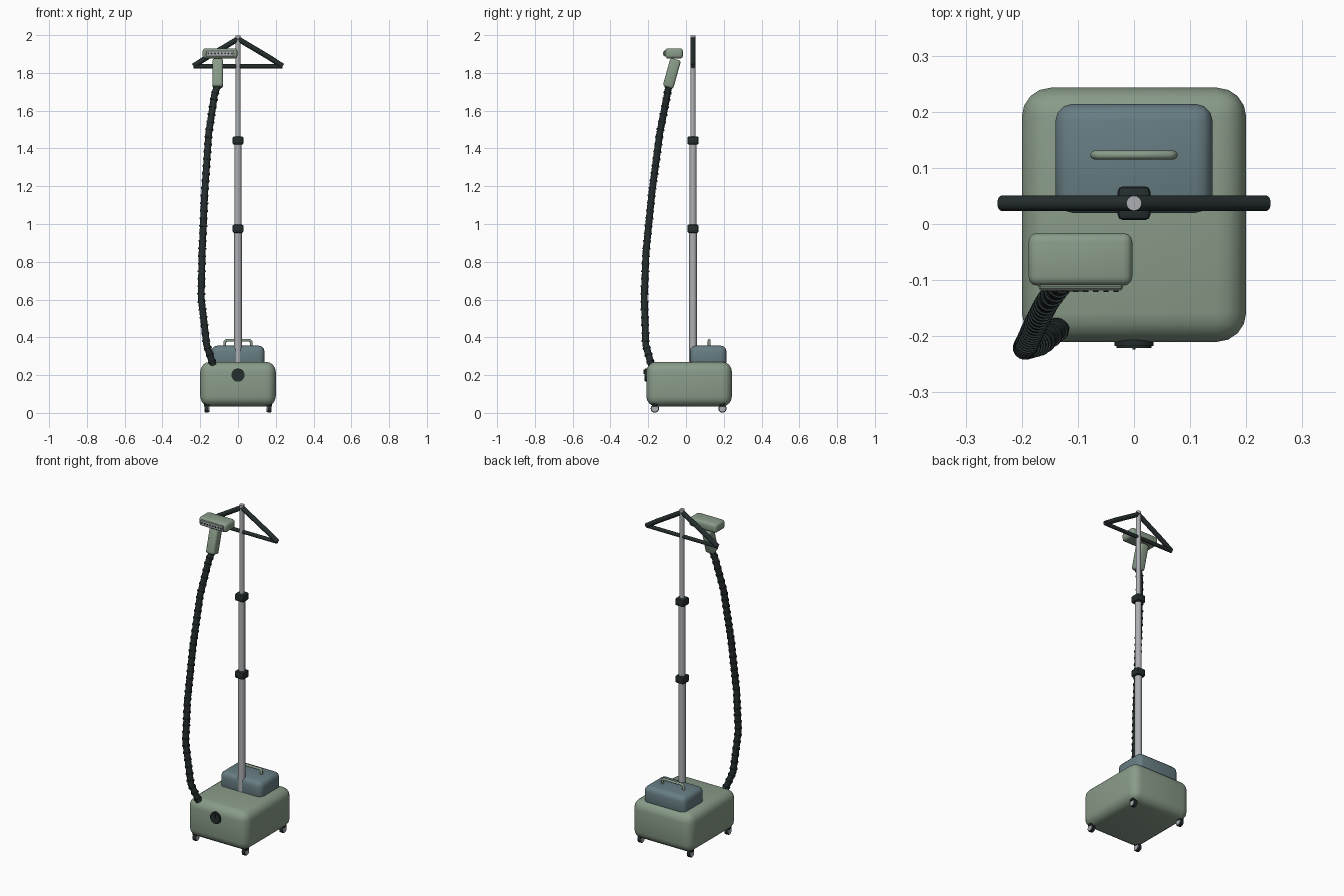
import bpy, bmesh
from math import radians, pi
from mathutils import Vector, Matrix

if "Cube" in bpy.data.objects:
    bpy.data.objects.remove(bpy.data.objects["Cube"], do_unlink=True)


def material(name, rgb):
    m = bpy.data.materials.new(name)
    m.use_nodes = True
    m.diffuse_color = (*rgb, 1)
    m.node_tree.nodes["Principled BSDF"].inputs["Base Color"].default_value = (*rgb, 1)
    return m


GREEN = material("sage green", (0.25, 0.33, 0.25))
BLUE = material("tank blue", (0.135, 0.205, 0.225))
METAL = material("pole metal", (0.42, 0.43, 0.45))
DARK = material("dark plastic", (0.018, 0.026, 0.027))


def finish(name, bm, mat, smooth=35):
    bmesh.ops.recalc_face_normals(bm, faces=bm.faces)
    mesh = bpy.data.meshes.new(name)
    bm.to_mesh(mesh)
    bm.free()
    mesh.materials.append(mat)
    ob = bpy.data.objects.new(name, mesh)
    bpy.context.collection.objects.link(ob)
    bpy.ops.object.select_all(action="DESELECT")
    ob.select_set(True)
    bpy.context.view_layer.objects.active = ob
    bpy.ops.object.shade_smooth_by_angle(angle=radians(smooth))
    return ob


def box(name, lo, hi, mat, bevel=0.0, segments=3, tilt=0):
    lo, hi = Vector(lo), Vector(hi)
    bm = bmesh.new()
    bmesh.ops.create_cube(bm, size=1, matrix=Matrix.Diagonal((*(hi - lo), 1)))
    if bevel:
        bmesh.ops.bevel(bm, geom=bm.edges[:], offset=bevel, segments=segments,
                        profile=0.5, affect="EDGES")
    bm.transform(Matrix.Translation((lo + hi) / 2) @ Matrix.Rotation(tilt, 4, "X"))
    return finish(name, bm, mat)


def rod(name, a, b, r, mat, sides=20, bevel=0.0):
    a, b = Vector(a), Vector(b)
    turn = Vector((0, 0, 1)).rotation_difference(b - a).to_matrix().to_4x4()
    bm = bmesh.new()
    bmesh.ops.create_cone(bm, cap_ends=True, segments=sides, radius1=r, radius2=r,
                          depth=(b - a).length)
    if bevel:
        rims = [e for e in bm.edges if abs(e.verts[0].co.z - e.verts[1].co.z) < 1e-5]
        bmesh.ops.bevel(bm, geom=rims, offset=bevel, segments=2, affect="EDGES")
    bm.transform(Matrix.Translation((a + b) / 2) @ turn)
    return finish(name, bm, mat)


def tube(name, points, r, mat, closed=False):
    curve = bpy.data.curves.new(name, "CURVE")
    curve.dimensions = "3D"
    curve.bevel_depth, curve.bevel_resolution, curve.use_fill_caps = r, 4, True
    spline = curve.splines.new("POLY")
    spline.points.add(len(points) - 1)
    for p, co in zip(spline.points, points):
        p.co = (*co, 1)
    spline.use_cyclic_u = closed
    temp = bpy.data.objects.new(name, curve)
    bpy.context.collection.objects.link(temp)
    bm = bmesh.new()
    bm.from_mesh(temp.evaluated_get(bpy.context.evaluated_depsgraph_get()).to_mesh())
    bpy.data.objects.remove(temp, do_unlink=True)
    return finish(name, bm, mat, 50)


# Base, water tank and tank handle
box("base_body", (-0.2, -0.21, 0.035), (0.2, 0.243, 0.27), GREEN, 0.052, 4)
box("water_tank", (-0.14, 0.02, 0.24), (0.14, 0.214, 0.356), BLUE, 0.03)
HY = 0.123
tube("tank_handle", [(-0.07, HY, 0.345), (-0.07, HY, 0.375), (-0.062, HY, 0.384),
                     (0.062, HY, 0.384), (0.07, HY, 0.375), (0.07, HY, 0.345)],
     0.008, GREEN)

# Control knob
rod("control_knob", (0, -0.2, 0.2), (0, -0.221, 0.2), 0.035, DARK, 20, 0.004)
box("knob_pointer", (-0.003, -0.224, 0.205), (0.003, -0.22, 0.23), DARK)

# Casters
for sx, side in ((-1, "right"), (1, "left")):
    for y, end in ((-0.165, "front"), (0.193, "back")):
        x, tag = sx * 0.165, f"{end}_{side}"
        rod(f"caster_wheel_{tag}", (x - 0.009, y, 0.023), (x + 0.009, y, 0.023), 0.022, DARK)
        rod(f"caster_hub_{tag}", (x - 0.013, y, 0.023), (x + 0.013, y, 0.023), 0.017, METAL)
        box(f"caster_mount_{tag}", (x - 0.016, y - 0.014, 0.034),
            (x + 0.016, y + 0.014, 0.05), DARK, 0.003, 1)

# Telescopic pole and clamps
PY = 0.037
for name, z0, z1, r in (("lower", 0.25, 0.97, 0.0205), ("middle", 0.97, 1.45, 0.0185),
                        ("upper", 1.44, 1.998, 0.0135)):
    rod(f"{name}_pole", (0, PY, z0), (0, PY, z1), r, METAL)
for name, z in (("lower", 0.975), ("upper", 1.442)):
    box(f"{name}_clamp", (-0.029, PY - 0.03, z - 0.022), (0.029, PY + 0.03, z + 0.022),
        DARK, 0.009, 2)

# Garment hanger
for s, side in ((-1, "right"), (1, "left")):
    tube(f"hanger_arm_{side}", [(0, PY, 1.98), (s * 0.165, PY, 1.882), (s * 0.236, PY, 1.836)],
         0.014, DARK)
rod("hanger_bar", (-0.235, PY, 1.835), (0.235, PY, 1.835), 0.011, DARK)

# Steam head with nozzle plate and holes
box("steam_head", (-0.188, -0.11, 1.876), (-0.003, -0.016, 1.93), GREEN, 0.016)
box("nozzle_plate", (-0.17, -0.117, 1.887), (-0.02, -0.108, 1.919), METAL, 0.003, 1).data.materials[0] = GREEN
box("nozzle_face", (-0.168, -0.1185, 1.889), (-0.022, -0.1165, 1.917), METAL)
for i in range(8):
    x = -0.158 + i * 0.018
    rod(f"steam_hole_{i + 1}", (x, -0.115, 1.903), (x, -0.121, 1.903), 0.005, DARK, 10)
box("head_grip", (-0.135, -0.104, 1.72), (-0.079, -0.046, 1.875), GREEN, 0.013, 3,
    radians(-15.5))

# Ribbed hose
path = [Vector(p) for p in ((-0.107, -0.09, 1.74), (-0.125, -0.1, 1.68),
                            (-0.155, -0.139, 1.48), (-0.176, -0.18, 1.17),
                            (-0.19, -0.212, 0.85), (-0.195, -0.221, 0.61),
                            (-0.166, -0.213, 0.36), (-0.132, -0.184, 0.255))]
tube("steam_hose", path, 0.018, DARK)
bm = bmesh.new()
for a, b in zip(path, path[1:]):
    turn = (b - a).to_track_quat("Z", "Y").to_matrix().to_4x4()
    count = max(1, round((b - a).length / 0.04))
    for i in range(count):
        spot = Matrix.Translation(a.lerp(b, (i + 0.5) / count)) @ turn
        bmesh.ops.create_cone(bm, cap_ends=True, segments=16, radius1=0.0215,
                              radius2=0.0215, depth=0.008, matrix=spot)
finish("hose_ribs", bm, DARK)
